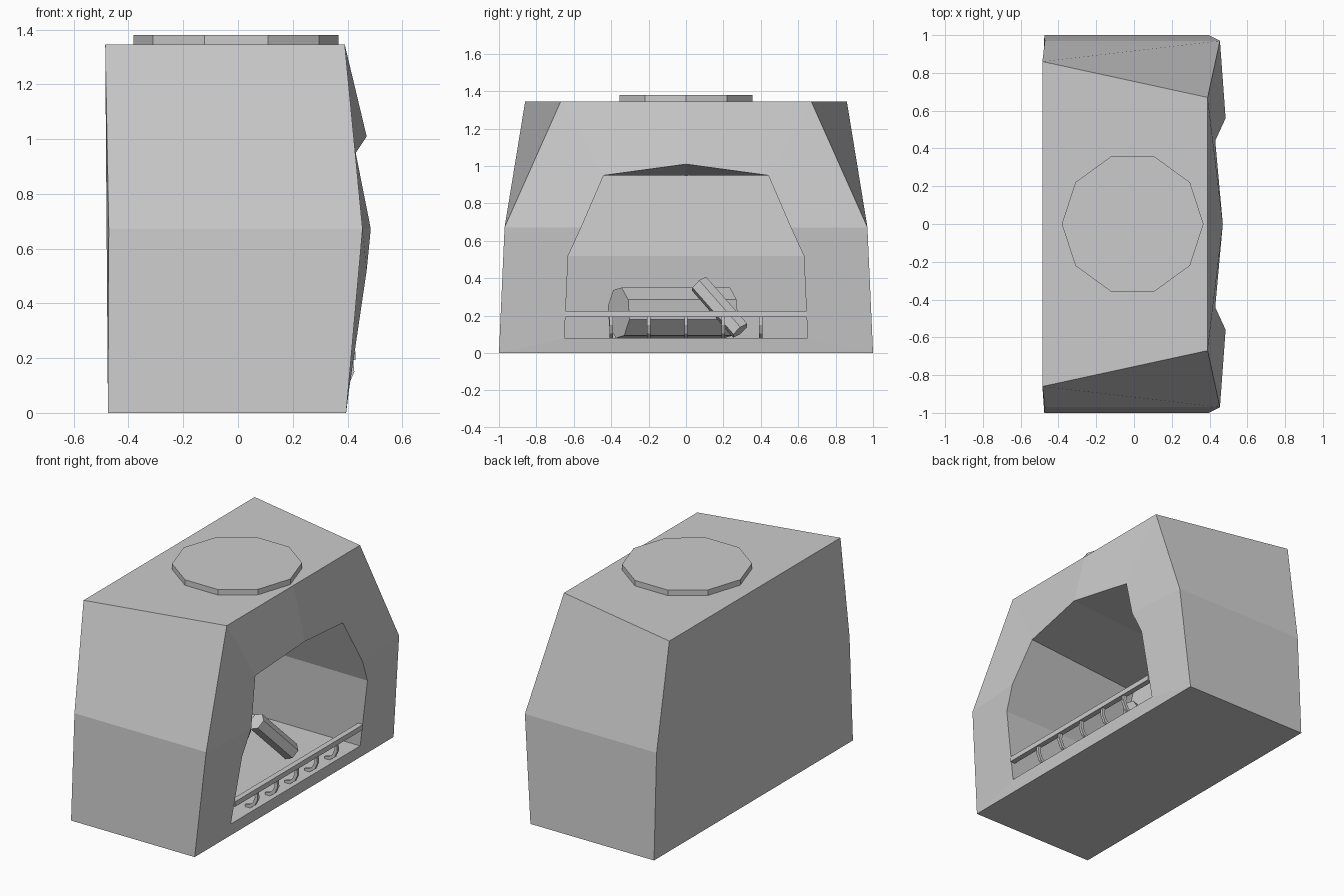
import bpy, bmesh
from math import pi, cos, sin
from mathutils import Vector

if "Cube" in bpy.data.objects:
    bpy.data.objects.remove(bpy.data.objects["Cube"])


def add_object(name, bm):
    bmesh.ops.recalc_face_normals(bm, faces=bm.faces)
    me = bpy.data.meshes.new(name)
    bm.to_mesh(me)
    bm.free()
    ob = bpy.data.objects.new(name, me)
    bpy.context.collection.objects.link(ob)
    return ob


def prism(name, a, b, r, sides, spin=0.0):
    """Faceted log or disc running from point a to point b."""
    a, b = Vector(a), Vector(b)
    bm = bmesh.new()
    bmesh.ops.create_cone(bm, cap_ends=True, segments=sides,
                          radius1=r, radius2=r, depth=(b - a).length)
    ob = add_object(name, bm)
    ob.rotation_mode = 'QUATERNION'
    q = (b - a).to_track_quat('Z', 'Y')
    ob.rotation_quaternion = q @ Vector((0, 0, 1)).to_track_quat('Z', 'Y').inverted()
    for v in ob.data.vertices:
        x, y = v.co.x, v.co.y
        v.co.x, v.co.y = x * cos(spin) - y * sin(spin), x * sin(spin) + y * cos(spin)
    ob.location = (a + b) / 2
    return ob


# Fireplace body: the half at y > 0 is built, then mirrored
points = {
    # outer shell, front and back
    'f0c': (.395, 0, 0), 'f0': (.395, 1, 0), 'f1': (.455, .97, .672),
    'f2': (.39, .67, 1.345), 'f2c': (.39, 0, 1.345),
    'b0c': (-.475, 0, 0), 'b0': (-.475, 1, 0), 'b1': (-.472, .97, .672),
    'b2': (-.485, .86, 1.345), 'b2c': (-.485, 0, 1.345),
    # rim of the opening
    'o0c': (.405, 0, .08), 'o0': (.405, .65, .08), 'o1': (.47, .63, .52),
    'o2': (.485, .56, .672), 'o3': (.43, .44, .95), 'o4c': (.47, 0, 1.01),
    # back wall of the firebox
    'i0c': (-.46, 0, .08), 'i0': (-.46, .65, .08), 'i1': (-.41, .64, .52),
    'i1c': (-.41, 0, .52), 'i3': (-.44, .53, .95), 'i3c': (-.44, 0, .95),
}
faces = """f0c f0 b0 b0c; f0 f1 b1 b0; f1 f2 b2 b1; f2 f2c b2c b2;
b0c b0 b1 b2 b2c; f0c f0 o0 o0c; f0 f1 o2 o1 o0; f1 f2 o3 o2; f2 f2c o4c o3;
o0c o0 i0 i0c; o0 o1 i1 i0; o1 o2 o3 i3 i1; o3 o4c i3c i3;
i0c i0 i1 i1c; i1c i1 i3 i3c"""
bm = bmesh.new()
verts = {k: bm.verts.new(p) for k, p in points.items()}
for f in faces.split(';'):
    bm.faces.new([verts[k] for k in f.split()])
body = add_object('fireplace_body', bm)
mirror = body.modifiers.new('mirror', 'MIRROR')
mirror.use_axis = (False, True, False)

# Ten-sided chimney cap
prism('chimney_cap', (-.007, 0, 1.34), (-.007, 0, 1.38), .375, 10, pi / 2)

# Logs: a thick one lying at the back, a thin one leaning on it
prism('lying_log', (.045, -.36, .215), (-.225, .22, .215), .14, 8, pi / 12)
prism('leaning_log', (.17, .29, .12), (.08, .07, .37), .055, 6, 0)


# Grate: a rail across the opening with curved bars under it
def sweep_y(name, outline, y0, y1):
    bm = bmesh.new()
    f = bm.faces.new([bm.verts.new((x, y0, z)) for x, z in outline])
    r = bmesh.ops.extrude_face_region(bm, geom=[f])
    moved = [g for g in r['geom'] if isinstance(g, bmesh.types.BMVert)]
    bmesh.ops.translate(bm, verts=moved, vec=(0, y1 - y0, 0))
    return add_object(name, bm)


sweep_y('grate_rail', [(.395, .193), (.43, .193), (.43, .225), (.395, .225)], -.645, .645)
bar = [(.40, .2), (.42, .2), (.425, .15), (.405, .105), (.37, .08),
       (.335, .08), (.335, .095), (.365, .1), (.39, .12), (.405, .155)]
for i in range(5):
    y = -.4 + .2 * i
    sweep_y('grate_bar', bar, y - .009, y + .009)
